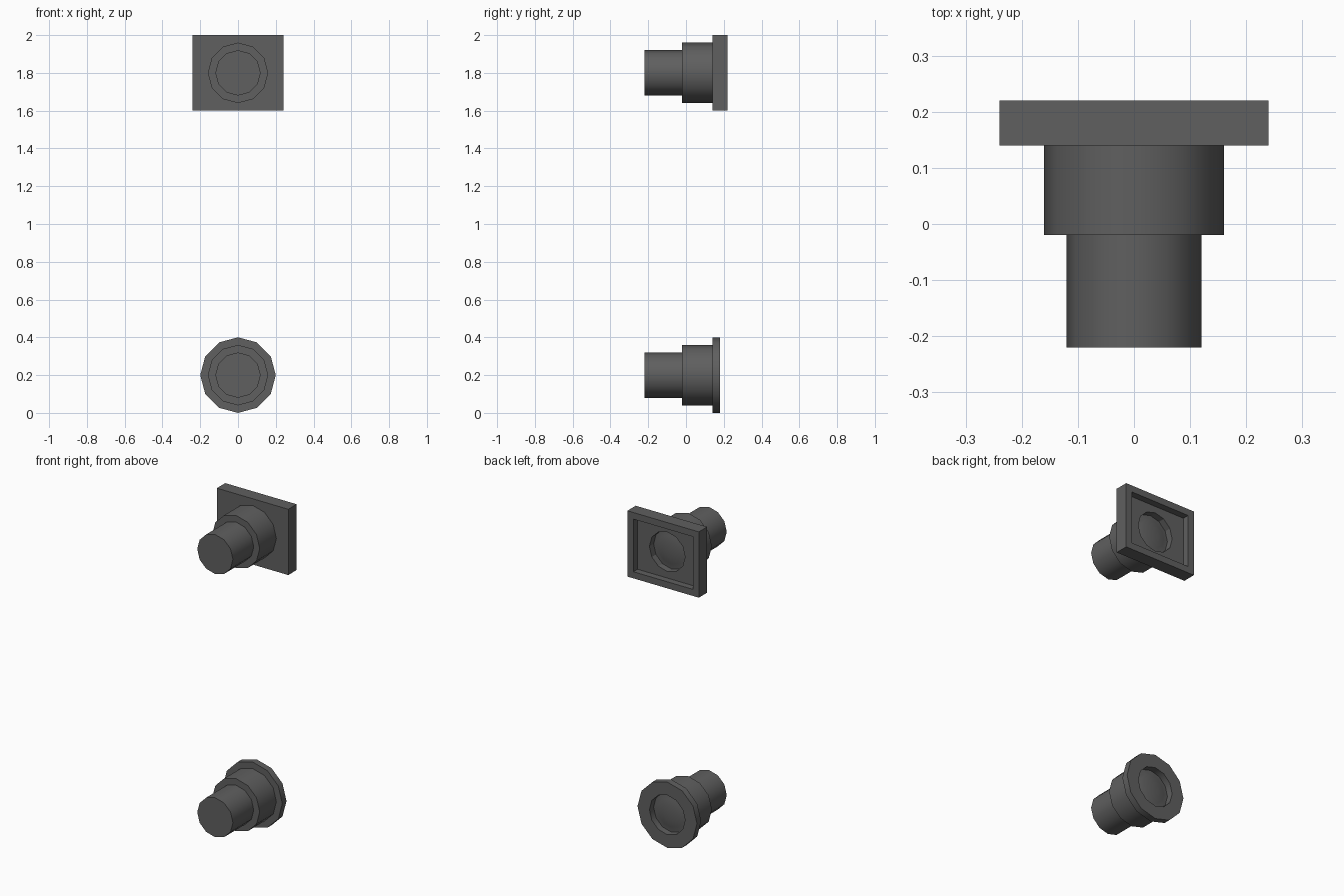
import bpy, bmesh, math

if "Cube" in bpy.data.objects:
    bpy.data.objects.remove(bpy.data.objects["Cube"])

SIDES = 12
dark = bpy.data.materials.new("dark_grey")
dark.diffuse_color = (0.115, 0.115, 0.115, 1)
dark.use_nodes = True
dark.node_tree.nodes["Principled BSDF"].inputs["Base Color"].default_value = dark.diffuse_color


def make_object(name, bm, smooth=True):
    bmesh.ops.recalc_face_normals(bm, faces=bm.faces)
    mesh = bpy.data.meshes.new(name)
    bm.to_mesh(mesh)
    bm.free()
    mesh.materials.append(dark)
    ob = bpy.data.objects.new(name, mesh)
    bpy.context.collection.objects.link(ob)
    if smooth:
        bpy.ops.object.select_all(action='DESELECT')
        ob.select_set(True)
        bpy.context.view_layer.objects.active = ob
        bpy.ops.object.shade_smooth_by_angle(angle=math.radians(40))
    return ob


def lathe(name, z, profile, closed=False, smooth=True):
    """Revolve (radius, y) points about the y axis at height z."""
    bm = bmesh.new()
    rings = []
    for r, y in profile:
        if r == 0:
            rings.append([bm.verts.new((0, y, z))] * SIDES)
        else:
            rings.append([bm.verts.new((r * math.cos(math.tau * i / SIDES), y,
                                        z + r * math.sin(math.tau * i / SIDES)))
                          for i in range(SIDES)])
    pairs = list(zip(rings, rings[1:]))
    if closed:
        pairs.append((rings[-1], rings[0]))
    for a, b in pairs:
        for i in range(SIDES):
            j = (i + 1) % SIDES
            bm.faces.new(list(dict.fromkeys((a[i], a[j], b[j], b[i]))))
    return make_object(name, bm, smooth)


def box(name, z, sx, sz, y0, y1):
    bm = bmesh.new()
    bmesh.ops.create_cube(bm, size=1)
    for v in bm.verts:
        v.co = (v.co.x * sx, (y0 + y1) / 2 + v.co.y * (y1 - y0), z + v.co.z * sz)
    return make_object(name, bm, False)


# stepped barrel and collar, with a shallow domed disc closing the back
for label, z in (("lower", 0.2), ("upper", 1.8)):
    lathe(label + "_barrel", z,
          [(0, -0.22), (0.12, -0.22), (0.12, -0.02), (0.16, -0.02),
           (0.16, 0.14), (0.12, 0.14), (0.085, 0.149), (0.045, 0.154), (0, 0.156)])

# round flange on the lower unit
lathe("lower_flange", 0.2,
      [(0.2, 0.14), (0.2, 0.18), (0.12, 0.18), (0.12, 0.14)], closed=True)

# rectangular plate with a pocket and a round opening on the upper unit
plate = box("upper_plate", 1.8, 0.48, 0.4, 0.14, 0.22)
pocket = box("pocket_cutter", 1.8, 0.40, 0.32, 0.18, 0.30)
opening = lathe("opening_cutter", 1.8,
                [(0, 0.10), (0.12, 0.10), (0.12, 0.25), (0, 0.25)], smooth=False)
for cutter in (pocket, opening):
    mod = plate.modifiers.new(cutter.name, 'BOOLEAN')
    mod.operation = 'DIFFERENCE'
    mod.solver = 'EXACT'
    mod.object = cutter
    cutter.hide_render = True
    cutter.display_type = 'WIRE'
